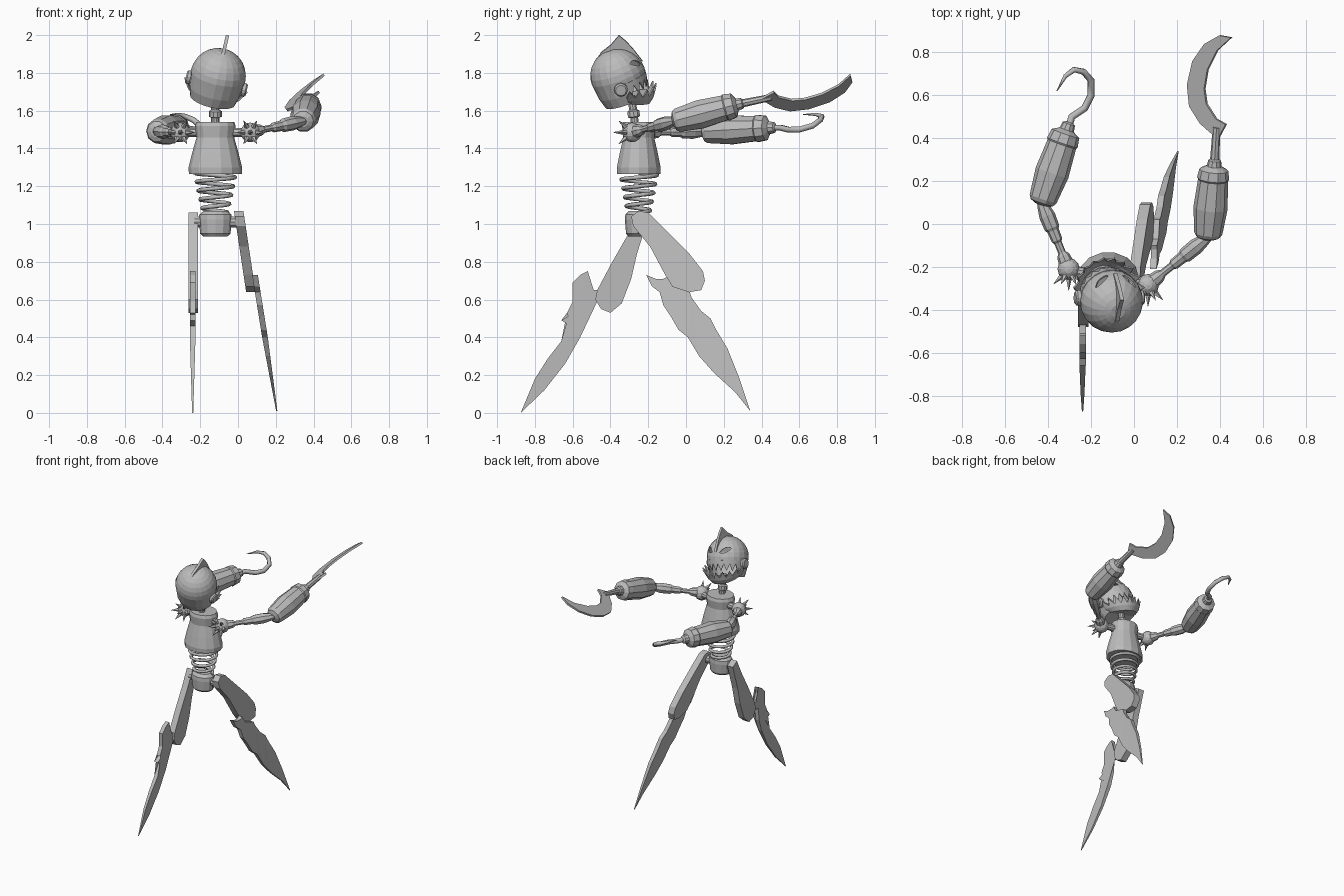
import bpy, bmesh
from math import sin, cos, pi, radians
from mathutils import Vector, Matrix

if "Cube" in bpy.data.objects:
    bpy.data.objects.remove(bpy.data.objects["Cube"])

GREY = (0.5, 0.5, 0.5, 1)
metal = bpy.data.materials.new("grey metal")
metal.use_nodes = True
metal.diffuse_color = GREY
metal.node_tree.nodes["Principled BSDF"].inputs["Base Color"].default_value = GREY


def finish(name, bm, matrix=Matrix()):
    bmesh.ops.recalc_face_normals(bm, faces=bm.faces)
    mesh = bpy.data.meshes.new(name)
    bm.to_mesh(mesh)
    bm.free()
    mesh.materials.append(metal)
    ob = bpy.data.objects.new(name, mesh)
    ob.matrix_world = matrix
    bpy.context.collection.objects.link(ob)
    return ob


def bridge(bm, a, b, closed=True):
    n = len(a)
    for i in range(n if closed else n - 1):
        j = (i + 1) % n
        bm.faces.new((a[i], a[j], b[j], b[i]))


def lathe(name, start, end, profile, sides=10, squash=1):
    """Turned part from start to end; profile is (fraction along, radius)."""
    start, end = Vector(start), Vector(end)
    axis = end - start
    bm, rings = bmesh.new(), []
    for t, r in profile:
        rings.append([bm.verts.new((r * cos(2 * pi * i / sides), squash * r * sin(2 * pi * i / sides),
                                    t * axis.length)) for i in range(sides)])
    for a, b in zip(rings, rings[1:]):
        bridge(bm, a, b)
    bm.faces.new(rings[0])
    bm.faces.new(rings[-1])
    turn = Matrix() if axis.x == axis.y == 0 else axis.to_track_quat('Z', 'Y').to_matrix().to_4x4()
    return finish(name, bm, Matrix.Translation(start) @ turn)


def plate(name, outline, place, thick, normal=(1, 0, 0), matrix=Matrix()):
    """Flat part: place maps outline pairs to 3D, thick gives half thickness."""
    bm, normal = bmesh.new(), Vector(normal)
    sides = [[bm.verts.new(Vector(place(*p)) + s * thick(*p) * normal) for p in outline] for s in (-1, 1)]
    bridge(bm, *sides)
    for ring in sides:
        bm.faces.new(ring)
    bmesh.ops.triangulate(bm, faces=[f for f in bm.faces if len(f.verts) > 4])
    return finish(name, bm, matrix)


def ball(name, centre, r):
    bm = bmesh.new()
    bmesh.ops.create_uvsphere(bm, u_segments=12, v_segments=8, radius=r)
    return finish(name, bm, Matrix.Translation(centre))


def tube(name, points, radii):
    curve = bpy.data.curves.new(name, 'CURVE')
    curve.dimensions = '3D'
    curve.bevel_depth, curve.bevel_resolution, curve.use_fill_caps = 1, 1, True
    spline = curve.splines.new('POLY')
    spline.points.add(len(points) - 1)
    for p, co, r in zip(spline.points, points, radii):
        p.co, p.radius = (*co, 1), r
    temp = bpy.data.objects.new(name, curve)
    bpy.context.collection.objects.link(temp)
    bpy.context.view_layer.update()
    mesh = bpy.data.meshes.new_from_object(temp.evaluated_get(bpy.context.evaluated_depsgraph_get()))
    bpy.data.objects.remove(temp)
    mesh.materials.clear()
    mesh.materials.append(metal)
    bpy.context.collection.objects.link(bpy.data.objects.new(name, mesh))


# Body core
CX, CY = -0.12, -0.25
lathe("torso", (CX, CY, 1.265), (CX, CY, 1.54),
      [(0, 0.1), (0, 0.14), (0.12, 0.142), (0.4, 0.123), (0.7, 0.1), (0.92, 0.108), (1, 0.1)], 14, 0.84)
lathe("neck", (CX, CY - 0.02, 1.53), (CX, CY - 0.04, 1.68),
      [(0, 0.022), (0.22, 0.022), (0.25, 0.034), (0.45, 0.034), (0.5, 0.022), (1, 0.022)])
lathe("pelvis", (CX, CY - 0.005, 0.935), (CX, CY - 0.005, 1.07),
      [(0, 0.065), (0.1, 0.08), (0.65, 0.088), (0.85, 0.085), (1, 0.06)], 12, 0.78)
lathe("hip_axle", (-0.23, CY, 1.01), (0.01, CY, 1.01), [(0, 0.03), (1, 0.03)])
lathe("shoulder_axle", (-0.28, -0.22, 1.485), (0.05, -0.27, 1.485), [(0, 0.025), (1, 0.025)])

# Waist spring, widening upward
N, TURNS = 96, 4.5
coil = []
for i in range(N + 1):
    t = i / N
    a, r = 2 * pi * TURNS * t, 0.065 + 0.045 * t
    coil.append((CX + r * cos(a), CY + 0.9 * r * sin(a), 1.06 + 0.21 * t))
tube("waist_spring", coil, [0.011] * (N + 1))

# Head, built facing +y then tilted back and sideways
HEAD = (Matrix.Translation((-0.105, -0.36, 1.785)) @ Matrix.Rotation(radians(13), 4, 'Y')
        @ Matrix.Rotation(radians(20), 4, 'X'))
R, SEG = 0.147, 20
bm = bmesh.new()
dome = [(R * sin(pi * k / 14), R * cos(pi * k / 14)) for k in range(1, 9)]
rings = [[bm.verts.new((r * sin(2 * pi * i / SEG), r * cos(2 * pi * i / SEG), z)) for i in range(SEG)]
         for r, z in dome + [(0.138, -0.085), (0.122, -0.14)]]
for a, b in zip(rings, rings[1:]):
    bridge(bm, a, b)
bm.faces.new(rings[0])
bm.faces.new(rings[-1])
bmesh.ops.delete(bm, context='FACES', geom=[
    f for f in bm.faces if len(f.verts) == 4 and f.calc_center_median().y > 0.04
    and f.calc_center_median().z < -0.04])
skull = finish("skull", bm, HEAD)
shell = skull.modifiers.new("shell", 'SOLIDIFY')
shell.thickness = 0.008

# Slanted almond eye openings
for side, s in (("left", 1), ("right", -1)):
    almond = [(0.042 * cos(k * pi / 6), 0.018 * sin(k * pi / 6) * abs(sin(k * pi / 6)) ** 0.5)
              for k in range(12)]
    cutter = plate(side + "_eye_cutter", almond,
                   lambda u, v: (s * (0.065 + u * 0.85), 0.115 - u * 0.4, 0.045 + v + 0.4 * u),
                   lambda u, v: 0.045, (s * 0.45, 0.85, 0.2), HEAD)
    cutter.hide_render = True
    cutter.hide_set(True)
    cut = skull.modifiers.new(side + " eye", 'BOOLEAN')
    cut.object, cut.solver = cutter, 'EXACT'
    # Ear discs
    c = HEAD @ Vector((s * 0.14, 0, -0.045))
    lathe(side + "_ear", c, HEAD @ Vector((s * 0.165, 0, -0.045)), [(0, 0.036), (0.7, 0.036), (1, 0.028)], 12)

# Fin on the crown
plate("head_fin", [(-0.09, 0.11), (-0.04, 0.15), (0.02, 0.17), (0.08, 0.205), (0.105, 0.16), (0.125, 0.11),
                   (0.15, 0.03), (0.1, 0.08), (0.03, 0.12)],
      lambda f, u: (0, f, u), lambda f, u: 0.009, matrix=HEAD)


def toothed_band(name, rows, count, arc, tip, drop=0, floor=False):
    """Curved band of (radius, height) rows ending in a row of spikes."""
    bm = bmesh.new()

    def point(r, z, a):
        return bm.verts.new((r * sin(a), r * cos(a), z - drop * cos(a)))
    angles = [arc * (2 * i / (2 * count) - 1) for i in range(2 * count + 1)]
    angles = [arc * (i / count - 1) for i in range(2 * count + 1)]
    grid = [[point(r, z, a) for a in angles] for r, z in rows]
    for a, b in zip(grid, grid[1:]):
        bridge(bm, a, b, False)
    edge = grid[-1]
    for i in range(0, 2 * count, 2):
        bm.faces.new((edge[i], edge[i + 1], edge[i + 2], point(*tip, angles[i + 1])))
    if floor:
        bm.faces.new(grid[0])
    band = finish(name, bm, HEAD)
    band.modifiers.new("thickness", 'SOLIDIFY').thickness = 0.008


toothed_band("upper_teeth", [(0.146, -0.025), (0.143, -0.05)], 9, radians(78), (0.135, -0.1))
toothed_band("lower_jaw", [(0.11, -0.135), (0.14, -0.11), (0.15, -0.095)], 10, radians(85),
             (0.178, -0.055), 0.06, True)

# Blade legs
plate("right_thigh", [(-0.25, 1.06), (-0.31, 0.94), (-0.39, 0.8), (-0.47, 0.65), (-0.48, 0.6), (-0.45, 0.55),
                      (-0.4, 0.53), (-0.34, 0.58), (-0.29, 0.71), (-0.26, 0.84), (-0.2, 1.03)],
      lambda y, z: (-0.237, y, z), lambda y, z: 0.024)
plate("right_shin", [(-0.52, 0.75), (-0.56, 0.73), (-0.6, 0.69), (-0.6, 0.59), (-0.63, 0.53), (-0.61, 0.52),
                     (-0.66, 0.49), (-0.61, 0.46), (-0.66, 0.38), (-0.73, 0.29), (-0.8, 0.18), (-0.875, 0),
                     (-0.75, 0.12), (-0.64, 0.26), (-0.56, 0.4), (-0.53, 0.49), (-0.52, 0.59), (-0.47, 0.59),
                     (-0.47, 0.65), (-0.51, 0.65), (-0.53, 0.7)],
      lambda y, z: (-0.24, y, z), lambda y, z: 0.003 + 0.012 * min(1, z / 0.4))
plate("left_thigh", [(-0.29, 1.04), (-0.28, 0.99), (-0.19, 0.88), (-0.11, 0.73), (-0.07, 0.67), (0.02, 0.64),
                     (0.08, 0.65), (0.1, 0.7), (0.09, 0.75), (0.02, 0.84), (-0.08, 0.94), (-0.2, 1.06),
                     (-0.25, 1.07)],
      lambda y, z: (0.005 + 0.15 * (1.06 - z), y, z), lambda y, z: 0.025)
plate("left_shin", [(-0.21, 0.73), (-0.16, 0.71), (-0.12, 0.71), (-0.1, 0.72), (-0.07, 0.67), (0.02, 0.64),
                    (0.03, 0.61), (0.08, 0.54), (0.13, 0.5), (0.16, 0.44), (0.22, 0.34), (0.28, 0.19),
                    (0.34, 0.01), (0.26, 0.11), (0.15, 0.21), (0.07, 0.3), (0.01, 0.4), (-0.04, 0.44),
                    (-0.08, 0.51), (-0.12, 0.57), (-0.14, 0.64), (-0.18, 0.67)],
      lambda y, z: (0.09 + 0.16 * (0.73 - z), y, z), lambda y, z: 0.003 + 0.012 * min(1, z / 0.4))

# Arms: spiked shoulder, turned upper arm, barrel forearm
UPPER = [(0, 0.04), (0.2, 0.03), (0.25, 0.018), (0.4, 0.018), (0.43, 0.026), (0.58, 0.028), (0.62, 0.036),
         (0.8, 0.038), (0.95, 0.028), (1.03, 0.02)]
FOREARM = [(-0.03, 0.03), (0, 0.055), (0.05, 0.066), (0.4, 0.08), (0.78, 0.07), (0.8, 0.075), (0.92, 0.068),
           (0.97, 0.035), (1.05, 0.03), (1.07, 0.018)]
for side, shoulder, elbow, wrist in (
        ("left", (0.065, -0.285, 1.485), (0.345, -0.06, 1.545), (0.375, 0.28, 1.635)),
        ("right", (-0.305, -0.21, 1.485), (-0.43, 0.1, 1.49), (-0.31, 0.45, 1.51))):
    ball(side + "_shoulder", shoulder, 0.052)
    lathe(side + "_upper_arm", shoulder, elbow, UPPER, 8)
    lathe(side + "_forearm", elbow, wrist, FOREARM)
    c = Vector(shoulder)
    for i in range(7):
        spread = 0.75 if i else 0
        d = Vector((spread * cos(i * pi / 3), -0.75, spread * sin(i * pi / 3))).normalized()
        lathe(f"{side}_shoulder_spike_{i}", c + d * 0.04, c + d * 0.1, [(0, 0.016), (1, 0.001)], 5)

# Right hook
hook = [(-0.305, 0.45, 1.51), (-0.29, 0.5, 1.51), (-0.23, 0.54, 1.5), (-0.2, 0.6, 1.5), (-0.2, 0.67, 1.52),
        (-0.235, 0.71, 1.55), (-0.28, 0.72, 1.57), (-0.32, 0.69, 1.58), (-0.36, 0.62, 1.58)]
tube("hook", hook, [0.017] * 5 + [0.016, 0.014, 0.01, 0.002])

# Left sickle
lathe("sickle_handle", (0.375, 0.28, 1.635), (0.385, 0.45, 1.67), [(0, 0.022), (1, 0.018)], 8)
plate("sickle_blade", [(0.43, 0.465), (0.385, 0.49), (0.34, 0.56), (0.33, 0.63), (0.345, 0.72), (0.39, 0.81),
                       (0.455, 0.87), (0.4, 0.88), (0.33, 0.84), (0.275, 0.76), (0.25, 0.65), (0.26, 0.55),
                       (0.31, 0.47), (0.355, 0.43), (0.395, 0.4)],
      lambda x, y: (x, y, 1.79 + 0.67 * (x - 0.455) + 0.18 * (y - 0.87)),
      lambda x, y: 0.007, Vector((-0.67, -0.18, 1)).normalized())
